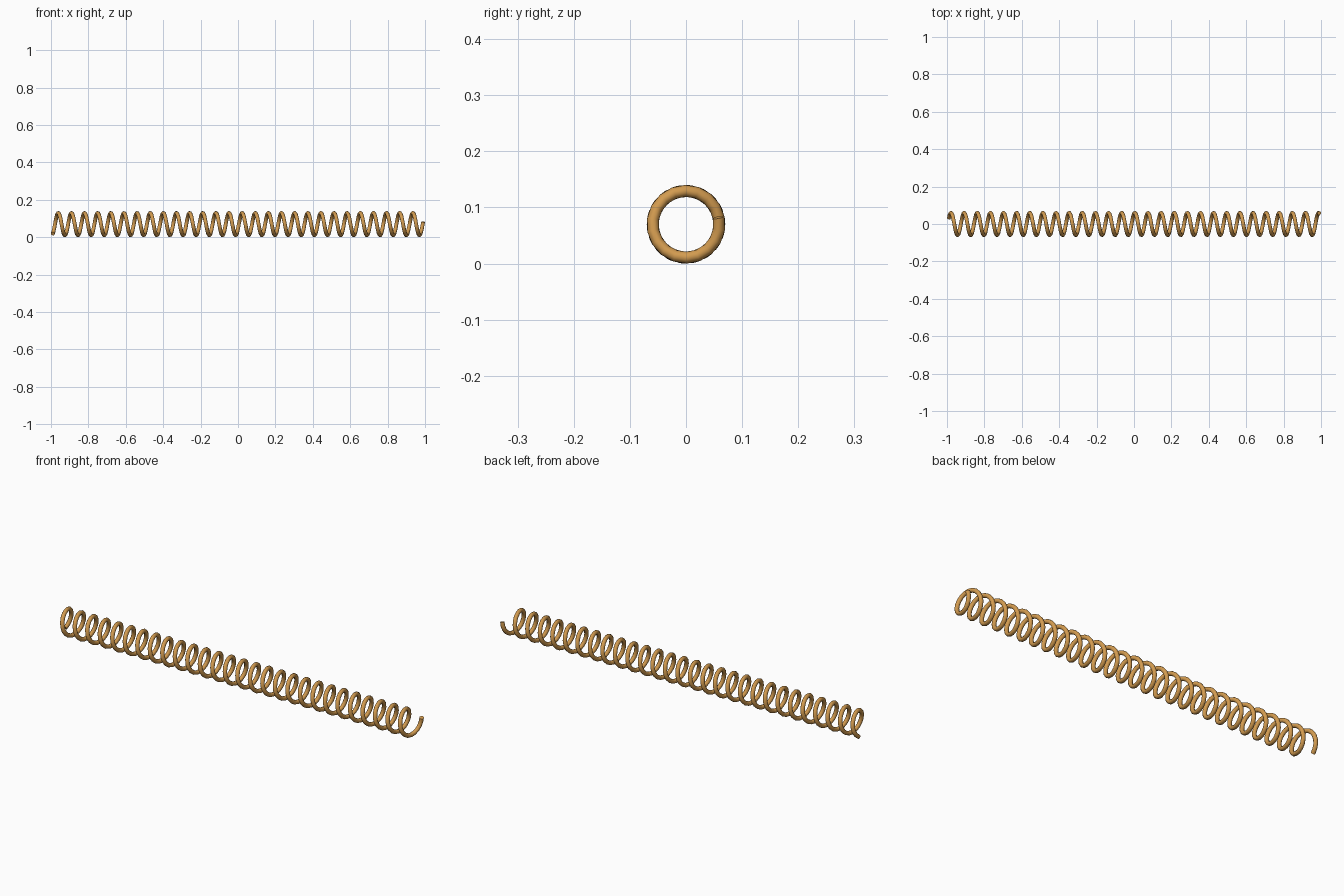
import bpy, bmesh
from math import cos, sin, pi, radians
from mathutils import Vector

if "Cube" in bpy.data.objects:
    bpy.data.objects.remove(bpy.data.objects["Cube"])

COIL_R, WIRE_R = 0.0595, 0.0105
CENTRE_Z = 0.07
TURNS, START = 28.2, radians(-60)
X0, X1 = -0.99, 0.99
STEPS, SIDES = int(TURNS * 18), 10

bm = bmesh.new()
rise = (X1 - X0) / (TURNS * 2 * pi)

# wire cross-sections swept along the helix
rings = []
for i in range(STEPS + 1):
    t = i / STEPS * TURNS * 2 * pi
    a = START + t
    radial = Vector((0, cos(a), sin(a)))
    centre = Vector((X0 + rise * t, 0, CENTRE_Z)) + radial * COIL_R
    tangent = Vector((rise, -COIL_R * sin(a), COIL_R * cos(a))).normalized()
    side = tangent.cross(radial)
    ring = []
    for k in range(SIDES):
        b = 2 * pi * k / SIDES
        ring.append(bm.verts.new(centre + WIRE_R * (radial * cos(b) + side * sin(b))))
    rings.append(ring)

for r0, r1 in zip(rings, rings[1:]):
    for k in range(SIDES):
        n = (k + 1) % SIDES
        bm.faces.new((r0[k], r0[n], r1[n], r1[k]))

# flat cut ends
bm.faces.new(rings[0])
bm.faces.new(rings[-1])
bmesh.ops.recalc_face_normals(bm, faces=bm.faces[:])

mesh = bpy.data.meshes.new("coil_spring")
bm.to_mesh(mesh)
bm.free()
spring = bpy.data.objects.new("coil_spring", mesh)
bpy.context.collection.objects.link(spring)

# copper-coloured wire
mat = bpy.data.materials.new("copper_wire")
mat.diffuse_color = (0.65, 0.33, 0.08, 1)
mat.use_nodes = True
mat.node_tree.nodes["Principled BSDF"].inputs["Base Color"].default_value = mat.diffuse_color
mesh.materials.append(mat)

# smooth wire, sharp cut ends
bpy.context.view_layer.objects.active = spring
spring.select_set(True)
bpy.ops.object.shade_smooth_by_angle(angle=radians(50))
